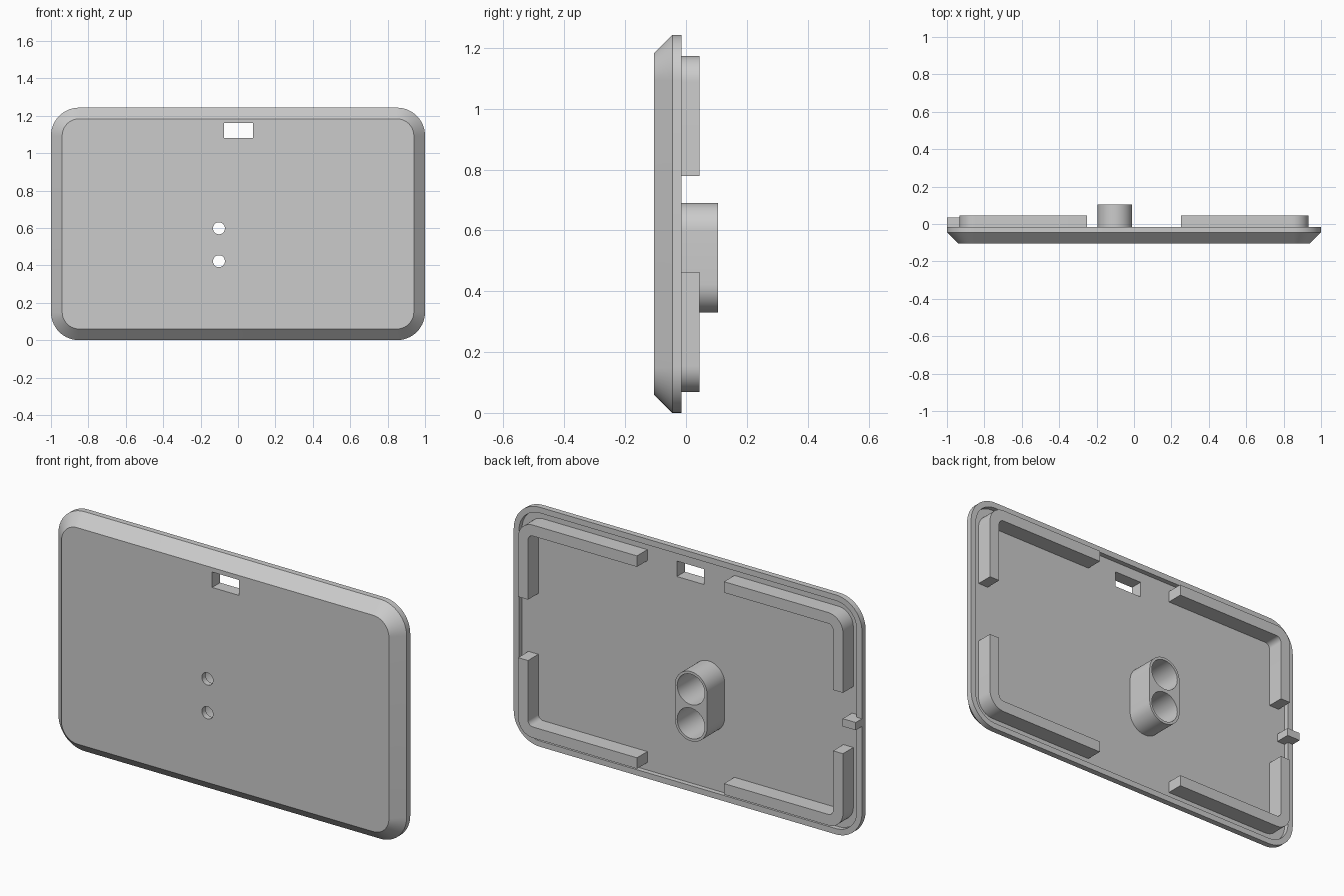
import bpy, bmesh
from math import cos, sin, pi, radians
from mathutils import Vector

if "Cube" in bpy.data.objects:
    bpy.data.objects.remove(bpy.data.objects["Cube"])

grey = bpy.data.materials.new("plain grey")
grey.use_nodes = True
colour = (0.6, 0.6, 0.6, 1)
grey.diffuse_color = colour
grey.node_tree.nodes["Principled BSDF"].inputs["Base Color"].default_value = colour

HEIGHT = 1.243
MID = HEIGHT / 2
FRONT, EDGE, RIM, FLOOR = -0.105, -0.045, -0.015, -0.04
POST_X, POST_R, POST_Z = -0.102, 0.0925, (0.422, 0.598)


def arc(cx, cz, r, start, end, steps):
    """Points of an arc in the xz plane, angles in degrees."""
    return [(cx + r * cos(radians(start + (end - start) * i / steps)),
             cz + r * sin(radians(start + (end - start) * i / steps)))
            for i in range(steps + 1)]


def rounded_rect(inset, r):
    w, h = 1 - inset - r, MID - inset - r
    points = []
    for k, (sx, sz) in enumerate(((1, 1), (-1, 1), (-1, -1), (1, -1))):
        points += arc(sx * w, MID + sz * h, r, k * 90, k * 90 + 90, 14)
    return points


def loft(name, sections):
    """Skin matching outlines, each given as (y, points), and cap the ends."""
    bm = bmesh.new()
    loops = [[bm.verts.new((x, y, z)) for x, z in pts] for y, pts in sections]
    for a, b in zip(loops, loops[1:]):
        for i in range(len(a)):
            j = (i + 1) % len(a)
            bm.faces.new((a[i], a[j], b[j], b[i]))
    bm.faces.new(loops[0])
    bm.faces.new(loops[-1])
    bmesh.ops.recalc_face_normals(bm, faces=bm.faces)
    mesh = bpy.data.meshes.new(name)
    bm.to_mesh(mesh)
    bm.free()
    obj = bpy.data.objects.new(name, mesh)
    bpy.context.collection.objects.link(obj)
    mesh.materials.append(grey)
    return obj


def prism(name, points, y0, y1):
    return loft(name, [(y0, points), (y1, points)])


def box(name, x0, x1, y0, y1, z0, z1):
    return prism(name, [(x0, z0), (x1, z0), (x1, z1), (x0, z1)], y0, y1)


def activate(obj):
    bpy.ops.object.select_all(action='DESELECT')
    obj.select_set(True)
    bpy.context.view_layer.objects.active = obj


def cut(obj, cutters):
    activate(obj)
    for c in cutters:
        mod = obj.modifiers.new("cut", 'BOOLEAN')
        mod.operation, mod.solver, mod.object = 'DIFFERENCE', 'EXACT', c
        bpy.ops.object.modifier_apply(modifier=mod.name)


# Tray-like cover plate with chamfered front and a thin raised rim behind
outer, inner = rounded_rect(0, 0.15), rounded_rect(0.03, 0.12)
plate = loft("cover_plate", [(FRONT, rounded_rect(0.06, 0.09)), (EDGE, outer),
                             (RIM, outer), (RIM, inner), (FLOOR, inner)])

# Double-barrelled post
post = prism("twin_post", arc(POST_X, POST_Z[1], POST_R, 0, 180, 24)
             + arc(POST_X, POST_Z[0], POST_R, 180, 360, 24), FLOOR - 0.005, 0.105)

# Wide bores from the back, small holes through the front, and the slot
bores = [prism("bore_cutter", arc(POST_X, z, 0.079, 0, 352.5, 47), -0.075, 0.2) for z in POST_Z]
holes = [prism("hole_cutter", arc(POST_X, z, 0.032, 0, 348.75, 31), -0.2, 0) for z in POST_Z]
slot = box("slot_cutter", -0.075, 0.08, -0.2, 0.1, 1.08, 1.16)
cut(post, bores)
cut(plate, bores + holes + [slot])
for c in bores + holes + [slot]:
    bpy.data.objects.remove(c)

# Four L-shaped corner walls
X_OUT, Z_OUT, X_END, Z_END, T, R = 0.933, MID - 0.069, 0.25, 0.158, 0.057, 0.085
parts = [plate, post]
for side, sx in (("left", 1), ("right", -1)):
    for level, sz in (("upper", 1), ("lower", -1)):
        shape = [(X_OUT - T, Z_END), (X_OUT, Z_END)]
        shape += arc(X_OUT - R, Z_OUT - R, R, 0, 90, 12)
        shape += [(X_END, Z_OUT), (X_END, Z_OUT - T)]
        shape += arc(X_OUT - R, Z_OUT - R, R - T, 90, 0, 12)
        shape = [(sx * x, MID + sz * z) for x, z in shape]
        parts.append(prism(f"{level}_{side}_corner_wall", shape, FLOOR - 0.005, 0.045))

# Small catch on the right-hand rim
parts.append(box("catch_inner", -0.97, -0.925, FLOOR - 0.005, 0.036, 0.60, 0.64))
parts.append(box("catch_outer", -1, -0.97, RIM - 0.005, 0.036, 0.60, 0.64))

for obj in parts:
    activate(obj)
    bpy.ops.object.shade_smooth_by_angle(angle=radians(30))
